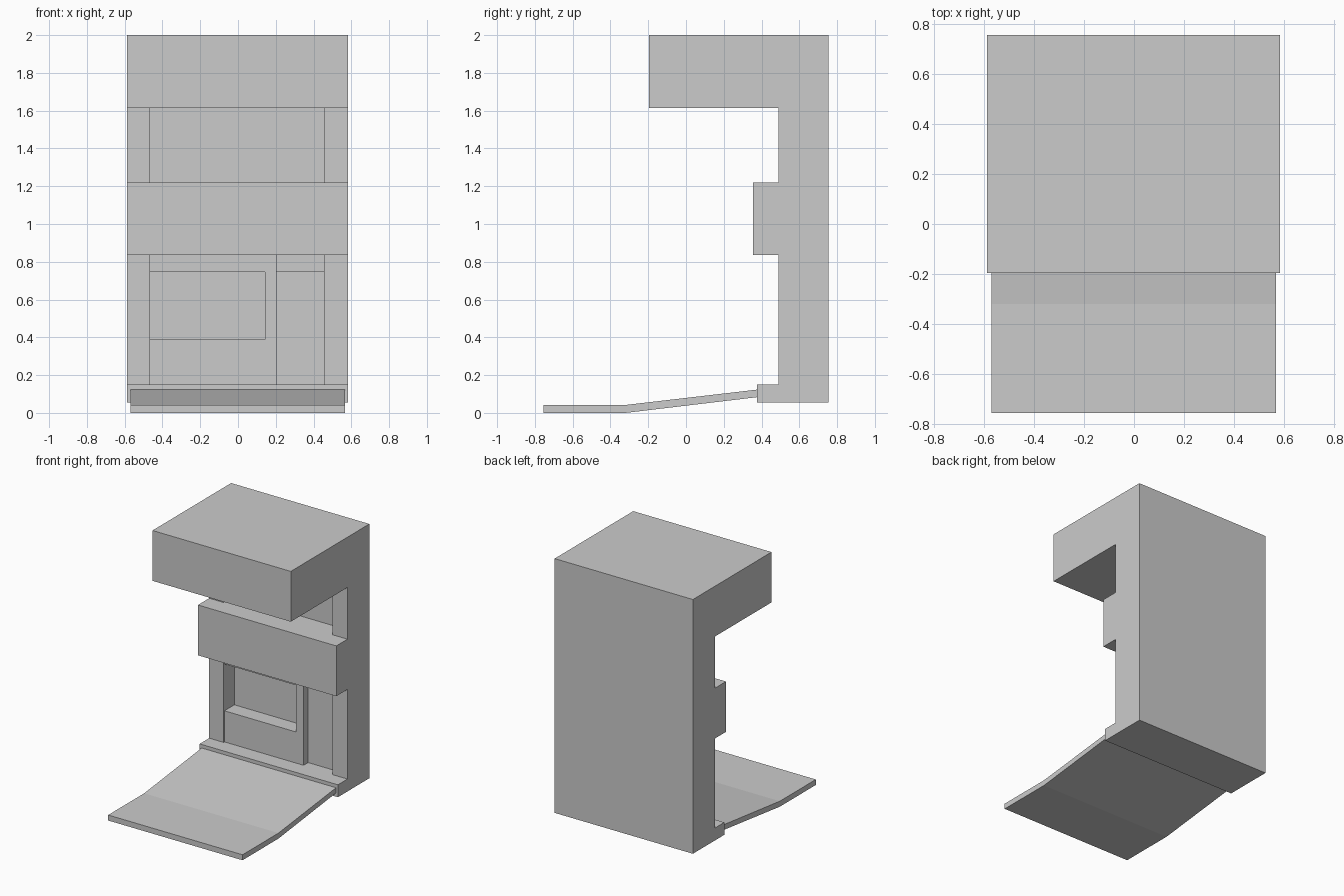
import bpy, bmesh

if "Cube" in bpy.data.objects:
    bpy.data.objects.remove(bpy.data.objects["Cube"])


def extrude_profile(name, points, x0, x1):
    """Extrude a closed (y, z) outline from x0 to x1."""
    bm = bmesh.new()
    face = bm.faces.new([bm.verts.new((x0, y, z)) for y, z in points])
    out = bmesh.ops.extrude_face_region(bm, geom=[face])
    verts = [v for v in out["geom"] if isinstance(v, bmesh.types.BMVert)]
    bmesh.ops.translate(bm, verts=verts, vec=(x1 - x0, 0, 0))
    bmesh.ops.recalc_face_normals(bm, faces=bm.faces)
    mesh = bpy.data.meshes.new(name)
    bm.to_mesh(mesh)
    bm.free()
    obj = bpy.data.objects.new(name, mesh)
    bpy.context.collection.objects.link(obj)
    return obj


def cut_recess(body, name, x0, x1, z0, z1, depth_y):
    """Sink a rectangular recess into the cabinet front, back to depth_y."""
    front = 0.42
    cutter = extrude_profile(
        name, [(front, z0), (depth_y, z0), (depth_y, z1), (front, z1)], x0, x1)
    cutter.hide_render = True
    cutter.hide_set(True)
    mod = body.modifiers.new(name, "BOOLEAN")
    mod.operation = "DIFFERENCE"
    mod.solver = "EXACT"
    mod.object = cutter


# Cabinet: overhanging canopy, mid ledge and foot in one side profile
cabinet = extrude_profile("cabinet", [
    (0.755, 0.055), (0.755, 2.0), (-0.195, 2.0), (-0.195, 1.615),
    (0.49, 1.615), (0.49, 1.22), (0.355, 1.22), (0.355, 0.835),
    (0.49, 0.835), (0.49, 0.15), (0.375, 0.15), (0.375, 0.055)],
    -0.587, 0.583)

# Front recesses: upper bay, lower panel, window, side bay and its header
cut_recess(cabinet, "upper_bay_cutter", -0.465, 0.455, 1.22, 1.615, 0.615)
cut_recess(cabinet, "lower_panel_cutter", -0.465, 0.205, 0.15, 0.835, 0.50)
cut_recess(cabinet, "side_header_cutter", 0.205, 0.455, 0.745, 0.835, 0.53)
cut_recess(cabinet, "side_bay_cutter", 0.205, 0.455, 0.15, 0.745, 0.555)
cut_recess(cabinet, "window_cutter", -0.465, 0.142, 0.388, 0.745, 0.62)

# Ramp: flat mat in front, then a slope up to the cabinet foot
extrude_profile("ramp", [
    (-0.755, 0.0), (-0.32, 0.0), (0.375, 0.083),
    (0.375, 0.123), (-0.32, 0.042), (-0.755, 0.042)],
    -0.57, 0.567)
